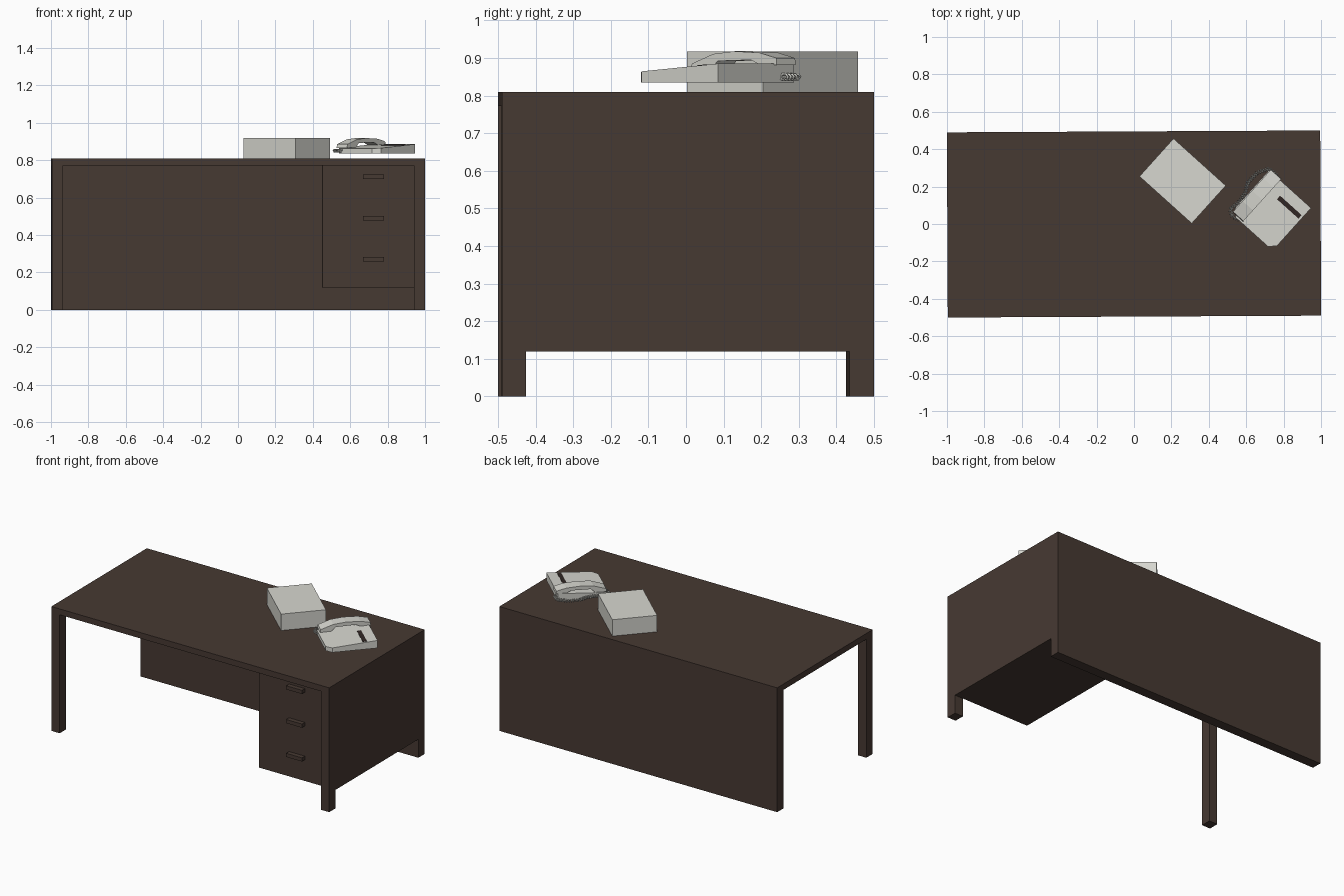
import bpy, bmesh, math
from mathutils import Matrix, Vector

if "Cube" in bpy.data.objects:
    bpy.data.objects.remove(bpy.data.objects["Cube"])


def material(name, rgb):
    m = bpy.data.materials.new(name)
    m.diffuse_color = (*rgb, 1)
    m.use_nodes = True
    m.node_tree.nodes["Principled BSDF"].inputs["Base Color"].default_value = m.diffuse_color
    return m


WOOD = material("dark_wood", (0.062, 0.041, 0.032))
PALE = material("pale_grey", (0.68, 0.68, 0.63))
DARK = material("dark_display", (0.03, 0.02, 0.018))


def finish(name, bm, mat, matrix):
    bm.transform(matrix)
    bmesh.ops.recalc_face_normals(bm, faces=bm.faces)
    me = bpy.data.meshes.new(name)
    bm.to_mesh(me)
    bm.free()
    me.materials.append(mat)
    ob = bpy.data.objects.new(name, me)
    bpy.context.collection.objects.link(ob)
    return ob


def box(name, x, y, z, mat, matrix):
    bm = bmesh.new()
    bmesh.ops.create_cube(bm, size=1)
    for v in bm.verts:
        v.co = Vector([(a + b) / 2 + c * (b - a) for (a, b), c in zip((x, y, z), v.co)])
    return finish(name, bm, mat, matrix)


def prism(name, points, vec, mat, matrix, top=None):
    # Extrude a closed outline; top(x, y) optionally sets the height of the far cap
    bm = bmesh.new()
    face = bm.faces.new([bm.verts.new(p) for p in points])
    ext = bmesh.ops.extrude_face_region(bm, geom=[face], use_keep_orig=True)
    for v in ext["geom"]:
        if isinstance(v, bmesh.types.BMVert):
            v.co += Vector(vec)
            if top:
                v.co.z = top(v.co.y)
    return finish(name, bm, mat, matrix)


# Desk, turned very slightly
T = Matrix.Rotation(0.005, 4, 'Z')
D, LEG = 0.495, 0.065
box("desk_top", (-0.998, 0.998), (-D, D), (0.772, 0.81), WOOD, T)
for side, x in (("left", (-0.998, -0.938)), ("right", (0.938, 0.998))):
    box("front_leg_" + side, x, (-D, -D + LEG), (0, 0.772), WOOD, T)
box("back_panel", (-0.998, 0.998), (D - LEG, D), (0, 0.772), WOOD, T)
box("drawer_cabinet", (0.45, 0.998), (-D + LEG, D - LEG), (0.12, 0.772), WOOD, T)
for i in range(3):
    z = 0.71 - 0.22 * i
    box(f"drawer_handle_{i + 1}", (0.665, 0.778), (-0.46, -0.43),
        (z - 0.012, z + 0.012), WOOD, T)

# Paper box
B = Matrix.Translation((0.26, 0.23, 0)) @ Matrix.Rotation(math.radians(-42), 4, 'Z')
box("paper_box", (-0.188, 0.188), (-0.136, 0.136), (0.81, 0.917), PALE, B)

# Telephone: local x is its right, local y its back
P = Matrix.Translation((0.735, 0.085, 0)) @ Matrix.Rotation(math.radians(-42), 4, 'Z')


def slope(y):
    return 0.862 + (y + 0.165) * 0.023 / 0.305


outline = [(-0.11, -0.165), (0.123, -0.165), (0.157, -0.132),
           (0.157, 0.142), (-0.145, 0.142), (-0.145, -0.132)]
prism("phone_base", [(x, y, 0.835) for x, y in outline], (0, 0, 0.03), PALE, P, slope)

display = [(-0.01, 0.055), (0.145, 0.055), (0.145, 0.08), (-0.01, 0.08)]
prism("phone_display", [(x, y, slope(y) - 0.002) for x, y in display],
      (0, 0, 0.004), DARK, P)

# Arched handset along the left side of the phone
arch = [(-0.155, 0.866), (-0.152, 0.885), (-0.075, 0.911), (0, 0.918), (0.09, 0.914),
        (0.15, 0.9), (0.152, 0.882), (0.09, 0.882), (0.06, 0.895), (-0.06, 0.892),
        (-0.085, 0.868)]
prism("phone_handset", [(-0.14, y, z) for y, z in arch], (0.075, 0, 0), PALE, P)

# Coiled cord behind the handset
path = [Vector((x, y, 0.85)) for x, y in
        [(0.56, 0.025), (0.525, 0.04), (0.515, 0.08), (0.565, 0.12), (0.595, 0.17),
         (0.61, 0.225), (0.66, 0.275), (0.72, 0.295), (0.77, 0.255)]]
coil, step = [], 0
for a, b in zip(path, path[1:]):
    n = Vector((-(b - a).y, (b - a).x, 0)).normalized()
    count = int((b - a).length / 0.0022)
    for k in range(count):
        t = step * math.tau / 6
        coil.append(a.lerp(b, k / count) + n * 0.01 * math.cos(t)
                    + Vector((0, 0, 0.008 * math.sin(t))))
        step += 1
cu = bpy.data.curves.new("phone_cord", 'CURVE')
cu.dimensions = '3D'
cu.bevel_depth = 0.0035
cu.bevel_resolution = 0
cu.use_fill_caps = True
sp = cu.splines.new('POLY')
sp.points.add(len(coil) - 1)
for pt, co in zip(sp.points, coil):
    pt.co = (*co, 1)
cu.materials.append(PALE)
bpy.context.collection.objects.link(bpy.data.objects.new("phone_cord", cu))
